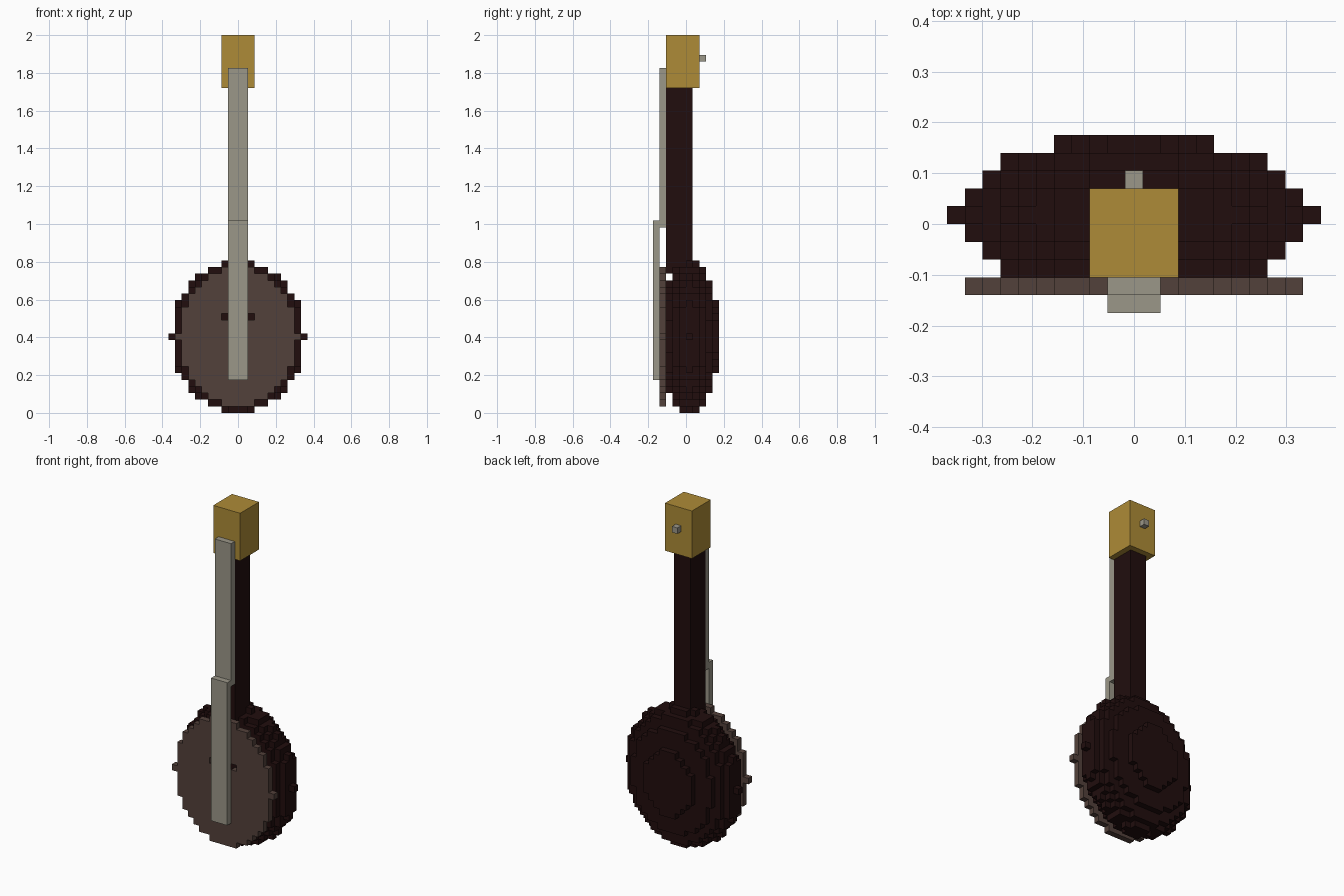
import bpy
import bmesh
from mathutils import Vector

if "Cube" in bpy.data.objects:
    bpy.data.objects.remove(bpy.data.objects["Cube"])

U = 2 / 57  # edge length of one block


def material(name, rgb):
    m = bpy.data.materials.new(name)
    m.diffuse_color = (*rgb, 1)
    m.use_nodes = True
    m.node_tree.nodes["Principled BSDF"].inputs["Base Color"].default_value = m.diffuse_color
    return m


DARK = material("dark wood", (0.0150, 0.0040, 0.0040))
BROWN = material("brown skin", (0.086, 0.053, 0.043))
GOLD = material("gold", (0.42, 0.26, 0.038))
GREY = material("string grey", (0.33, 0.31, 0.25))


def finish(name, bm, mat):
    me = bpy.data.meshes.new(name)
    bm.to_mesh(me)
    bm.free()
    me.materials.append(mat)
    ob = bpy.data.objects.new(name, me)
    bpy.context.collection.objects.link(ob)
    return ob


def box(name, x, y, z, mat):
    """Box from (min, max) ranges measured in blocks."""
    bm = bmesh.new()
    bmesh.ops.create_cube(bm, size=1)
    for v in bm.verts:
        v.co = Vector([r[0] if c < 0 else r[1] for c, r in zip(v.co, (x, y, z))]) * U
    return finish(name, bm, mat)


def blocks(name, cells, mat):
    """Outer skin of a set of blocks; each cell is centred in x."""
    bm = bmesh.new()
    for c in cells:
        for axis in range(3):
            for s in (-1, 1):
                n = list(c)
                n[axis] += s
                if tuple(n) in cells:
                    continue
                a, b = (axis + 1) % 3, (axis + 2) % 3
                corners = []
                for p, q in ((-1, -1), (1, -1), (1, 1), (-1, 1)):
                    o = Vector((c[0], c[1] + 0.5, c[2] + 0.5))
                    o[axis] += s / 2
                    o[a] += p / 2
                    o[b] += q / 2
                    corners.append(bm.verts.new(o * U))
                bm.faces.new(corners if s > 0 else corners[::-1])
    bmesh.ops.remove_doubles(bm, verts=bm.verts, dist=U * 0.01)
    return finish(name, bm, mat)


MID = 11  # block row through the middle of the drum

# Rounded bowl: a stepped ellipsoid, cut flat at the front
bowl = {(x, y, z + MID)
        for x in range(-10, 11) for y in range(-3, 5) for z in range(-11, 12)
        if (x / 10) ** 2 + (y / 4.5) ** 2 + (z / 11.5) ** 2 <= 1.0001}
blocks("bowl", bowl, DARK)

# Front skin: a stepped disc with a small sound hole
skin = {(x, -4, z + MID)
        for x in range(-9, 10) for z in range(-10, 11)
        if (x / 9) ** 2 + (z / 10.5) ** 2 <= 1.0001 and x * x + (z - 3) ** 2 > 4}
blocks("front_skin", skin, BROWN)

# Neck, head and peg
box("neck", (-1.5, 1.5), (-3, 1), (21, 49), DARK)
box("head", (-2.5, 2.5), (-3, 2), (49, 57), GOLD)
box("tuning_peg", (-0.5, 0.5), (2, 3), (53, 54), GREY)

# Strings in two stepped strips
box("upper_strings", (-1.5, 1.5), (-4, -3), (28, 52), GREY)
box("lower_strings", (-1.5, 1.5), (-5, -4), (5, 29), GREY)
